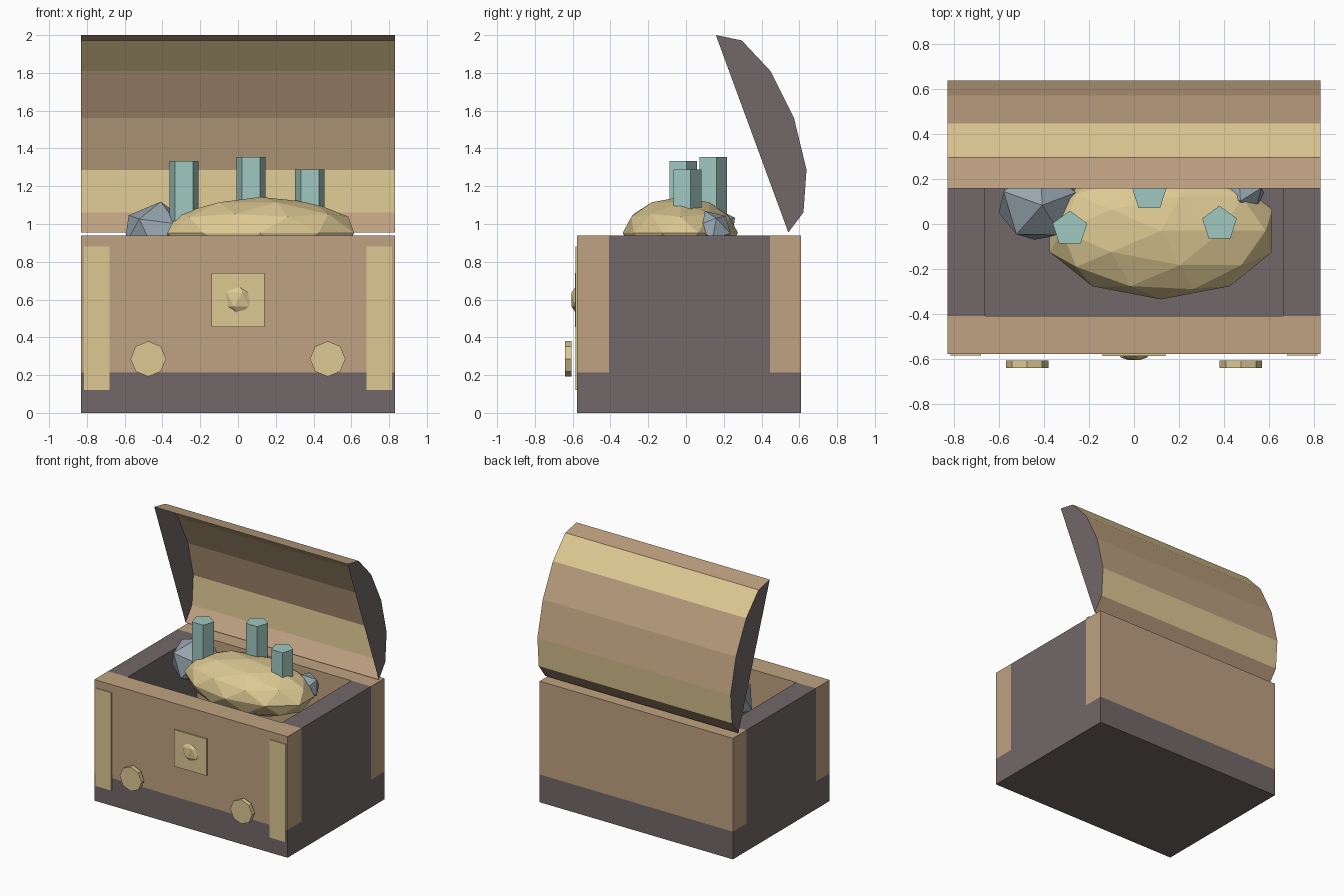
import bpy, math

if "Cube" in bpy.data.objects:
    bpy.data.objects.remove(bpy.data.objects["Cube"])


def material(name, rgb):
    m = bpy.data.materials.new(name)
    m.diffuse_color = (*rgb, 1)
    m.use_nodes = True
    m.node_tree.nodes["Principled BSDF"].inputs["Base Color"].default_value = m.diffuse_color
    return m


WOOD = material("wood", (0.52, 0.36, 0.22))
GOLD = material("gold", (0.72, 0.58, 0.29))
DARK = material("dark_wood", (0.17, 0.14, 0.14))
TEAL = material("teal_crystal", (0.35, 0.58, 0.53))
STONE = material("blue_grey_stone", (0.31, 0.38, 0.43))


def finish(name, mat):
    o = bpy.context.object
    o.name = name
    o.data.materials.append(mat)
    return o


def box(name, lo, hi, mat):
    bpy.ops.mesh.primitive_cube_add(size=1, location=[(a + b) / 2 for a, b in zip(lo, hi)])
    bpy.context.object.scale = [b - a for a, b in zip(lo, hi)]
    return finish(name, mat)


def gem(name, loc, radii, mat, sub=1, rot=(0, 0, 0)):
    bpy.ops.mesh.primitive_ico_sphere_add(subdivisions=sub, radius=1, location=loc, rotation=rot)
    bpy.context.object.scale = radii
    return finish(name, mat)


def prism(name, sides, r, depth, loc, mat, rot=(0, 0, 0)):
    bpy.ops.mesh.primitive_cylinder_add(vertices=sides, radius=r, depth=depth, location=loc, rotation=rot)
    return finish(name, mat)


def mesh_object(name, verts, faces, mats):
    me = bpy.data.meshes.new(name)
    me.from_pydata(verts, [], faces)
    for m in mats:
        me.materials.append(m)
    o = bpy.data.objects.new(name, me)
    bpy.context.collection.objects.link(o)
    return o


# Chest body: floor slab, end walls, front and back walls
W = 0.83
box("base_slab", (-W, -0.577, 0), (W, 0.61, 0.215), DARK)
for side, x0, x1 in (("left", -W, -0.662), ("right", 0.662, W)):
    box(side + "_wall", (x0, -0.408, 0.2), (x1, 0.445, 0.94), DARK)
box("front_wall", (-W, -0.577, 0.215), (W, -0.408, 0.94), WOOD)
box("back_wall", (-W, 0.445, 0.215), (W, 0.61, 0.94), WOOD)

# Open lid: thin faceted shell of planks with solid-coloured ends
profile = [(0.158, 2.0), (0.295, 1.972), (0.447, 1.81), (0.572, 1.56),
           (0.638, 1.287), (0.622, 1.062), (0.542, 0.955)]
n = len(profile)
verts = [(x, y, z) for x in (-W, W) for y, z in profile]
lid = mesh_object("lid_planks", verts, [(i, i + 1, n + i + 1, n + i) for i in range(n - 1)], [WOOD, GOLD])
for i in (1, 4):
    lid.data.polygons[i].material_index = 1
for side, x in (("left", -W), ("right", W)):
    order = range(n) if x < 0 else range(n - 1, -1, -1)
    mesh_object("lid_end_" + side, [(x, y, z) for y, z in profile], [tuple(order)], [DARK])

# Front trim: corner strips and floating octagonal studs
for side, s in (("left", -1), ("right", 1)):
    a, b = sorted((s * 0.68, s * 0.815))
    box("corner_strip_" + side, (a, -0.584, 0.12), (b, -0.56, 0.88), GOLD)
    prism("front_stud_" + side, 8, 0.094, 0.033, (s * 0.475, -0.623, 0.286), GOLD, (math.pi / 2, 0, 0))

# Lock plate and knob
box("lock_plate", (-0.14, -0.587, 0.455), (0.14, -0.56, 0.74), GOLD)
gem("lock_knob", (0, -0.575, 0.6), (0.08, 0.036, 0.083), GOLD)

# Treasure: gold heap, stones, pentagonal crystals
gem("gold_heap", (0.12, -0.03, 0.953), (0.52, 0.305, 0.19), GOLD, sub=2)
gem("large_stone", (-0.43, 0.095, 0.945), (0.19, 0.19, 0.175), STONE, rot=(0.1, 0.1, 0.3))
gem("small_stone", (0.48, 0.14, 0.965), (0.11, 0.105, 0.11), STONE, rot=(0.3, -0.2, 0.4))
for i, (x, y, top) in enumerate([(-0.285, -0.022, 1.333), (0.068, 0.136, 1.356), (0.38, 0, 1.288)]):
    prism(f"crystal_{i + 1}", 5, 0.081, 0.32, (x, y, top - 0.16), TEAL)
